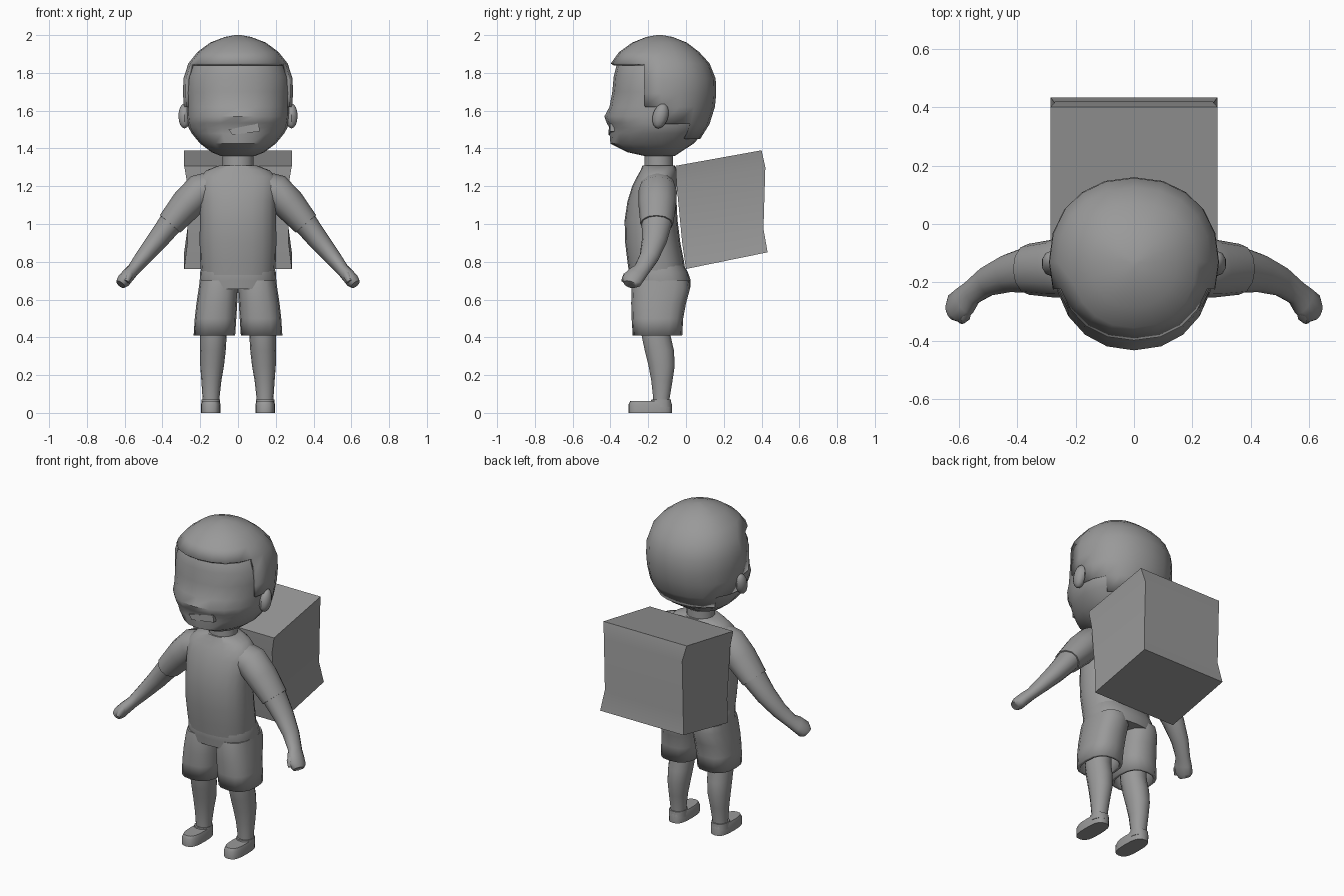
import bpy, bmesh, math
from mathutils import Vector

if "Cube" in bpy.data.objects:
    bpy.data.objects.remove(bpy.data.objects["Cube"])

grey = bpy.data.materials.new("plain grey")
grey.diffuse_color = (0.32, 0.32, 0.32, 1)
grey.use_nodes = True
grey.node_tree.nodes["Principled BSDF"].inputs["Base Color"].default_value = grey.diffuse_color


def finish(name, bm, angle=40, thick=0, mirror=False):
    """Turn a bmesh into a named, shaded object."""
    bmesh.ops.recalc_face_normals(bm, faces=bm.faces[:])
    me = bpy.data.meshes.new(name)
    bm.to_mesh(me)
    bm.free()
    me.materials.append(grey)
    ob = bpy.data.objects.new(name, me)
    bpy.context.collection.objects.link(ob)
    bpy.ops.object.select_all(action='DESELECT')
    ob.select_set(True)
    bpy.context.view_layer.objects.active = ob
    if angle:
        bpy.ops.object.shade_smooth_by_angle(angle=math.radians(angle))
    if thick:
        m = ob.modifiers.new("thickness", 'SOLIDIFY')
        m.thickness, m.offset = thick, -1
    if mirror:
        ob.modifiers.new("mirror", 'MIRROR')
    return ob


def skin_rings(rings, cap0=True, cap1=True):
    """Bridge a list of equal-length point rings."""
    bm = bmesh.new()
    vs = [[bm.verts.new(p) for p in r] for r in rings]
    n = len(vs[0])
    for a, b in zip(vs, vs[1:]):
        for i in range(n):
            j = (i + 1) % n
            bm.faces.new((a[i], a[j], b[j], b[i]))
    if cap0:
        bm.faces.new(vs[0][::-1])
    if cap1:
        bm.faces.new(vs[-1])
    return bm


def soft(v, e):
    return math.copysign(abs(v) ** e, v)


def loft(rows, n=16, e=0.85, yc=None, cap0=True, cap1=True):
    """Stack horizontal rings: rows of z, centre x, half width, front y, back y."""
    rings = []
    for z, cx, hx, yf, yb in rows:
        c = (yf + yb) / 2 if yc is None else yc
        ring = []
        for i in range(n):
            t = 2 * math.pi * i / n
            s = soft(math.sin(t), e)
            ring.append((cx + hx * soft(math.cos(t), e), c + s * ((yb - c) if s > 0 else (c - yf)), z))
        rings.append(ring)
    return skin_rings(rings, cap0, cap1)


def tube(rows, n=12, grow=0.0, cap1=True):
    """Sweep along a path: rows of x, y, z, radius along y, radius across."""
    pts = [Vector(r[:3]) for r in rows]
    rings = []
    for k, r in enumerate(rows):
        d = (pts[min(k + 1, len(pts) - 1)] - pts[max(k - 1, 0)]).normalized()
        u = Vector((0, 1, 0))
        u = (u - d * u.dot(d)).normalized()
        v = d.cross(u)
        rings.append([pts[k] + u * (r[3] + grow) * math.cos(2 * math.pi * i / n)
                      + v * (r[4] + grow) * math.sin(2 * math.pi * i / n) for i in range(n)])
    return skin_rings(rings, True, cap1)


# Head with a soft chin, lips and nose bulge
head = [(1.36, 0, .09, -.22, -.06), (1.38, 0, .14, -.31, -.03), (1.425, 0, .2, -.4, .04),
        (1.48, 0, .245, -.405, .09), (1.51, 0, .262, -.405, .11), (1.535, 0, .268, -.42, .12),
        (1.57, 0, .273, -.432, .13), (1.62, 0, .274, -.405, .14), (1.7, 0, .276, -.39, .148),
        (1.78, 0, .272, -.383, .143), (1.85, 0, .24, -.365, .11), (1.92, 0, .18, -.31, .04),
        (1.97, 0, .09, -.22, -.05)]
finish("head", loft(head, 20, .92, -.13))

# Hair cap, opened over the face and trimmed at the nape
hair = [(1.45, 0, .235, -.39, .075), (1.53, 0, .275, -.39, .125), (1.62, 0, .287, -.39, .153),
        (1.69, 0, .291, -.395, .16), (1.77, 0, .289, -.405, .157), (1.85, 0, .263, -.398, .125),
        (1.91, 0, .215, -.355, .07), (1.96, 0, .148, -.285, .005), (1.99, 0, .07, -.21, -.07),
        (2.0, 0, .015, -.155, -.125)]
bm = loft(hair, 20, .92, -.13, cap0=False)
gone = []
for f in bm.faces:
    c = f.calc_center_median()
    front_limit = -9 if c.z > 1.84 else -.25 if c.z > 1.62 else -.09
    if c.y < front_limit or (c.z < 1.53 and c.y < -.02):
        gone.append(f)
bmesh.ops.delete(bm, geom=gone, context='FACES')
finish("hair", bm, 40, .018)

# Ears
bm = bmesh.new()
bmesh.ops.create_uvsphere(bm, u_segments=10, v_segments=8, radius=1)
for v in bm.verts:
    z = v.co.z
    v.co = Vector((.283 + v.co.x * .034, -.135 + v.co.y * .042 + z * .012, 1.572 + z * .066))
finish("ears", bm, 40, mirror=True)

# Crooked mouth plate
outline = [(-.05, 1.5), (.11, 1.533), (.115, 1.49), (-.03, 1.472)]
finish("mouth", skin_rings([[(x, -.415 + abs(x) * .12, z) for x, z in outline],
                            [(x, -.36, z) for x, z in outline]]), 30)

# Neck and shirt
finish("neck", loft([(1.22, 0, .09, -.23, -.06), (1.3, 0, .083, -.222, -.068),
                     (1.42, 0, .083, -.222, -.068)], 14, 1))
finish("shirt", loft([(.73, 0, .195, -.3, -.005), (.8, 0, .2, -.31, -.01), (.9, 0, .203, -.322, -.03),
                      (1.02, 0, .202, -.325, -.045), (1.12, 0, .203, -.31, -.05),
                      (1.2, 0, .212, -.285, -.05), (1.25, 0, .205, -.26, -.05),
                      (1.285, 0, .165, -.24, -.05), (1.31, 0, .1, -.23, -.06)], 20, .85), 50)

# Arms, sleeves and closed hands
arm = [(.12, -.15, 1.2, .085, .075), (.2, -.15, 1.175, .095, .085), (.27, -.152, 1.105, .093, .08),
       (.36, -.155, 1.0, .08, .064), (.43, -.168, .91, .066, .055), (.5, -.195, .825, .052, .044),
       (.555, -.235, .757, .044, .034), (.58, -.263, .73, .054, .036), (.607, -.288, .698, .056, .037),
       (.622, -.296, .68, .036, .028)]
finish("arms", tube(arm), 45, mirror=True)
finish("sleeves", tube(arm[:4], grow=.007), 50, mirror=True)
finish("thumbs", tube([(.565, -.275, .755, .015, .015), (.578, -.315, .725, .02, .02),
                       (.59, -.33, .695, .014, .014)], 8), 45, mirror=True)

# Shorts: hips plus two open legs
finish("shorts_hips", loft([(.655, 0, .2, -.288, .022), (.7, 0, .203, -.293, .025),
                            (.745, 0, .2, -.298, .01), (.78, 0, .19, -.29, -.01)], 20, .8), 50)
finish("shorts_legs", loft([(.41, .125, .11, -.282, -.02), (.5, .119, .11, -.288, -.015),
                            (.58, .112, .108, -.29, .0), (.66, .104, .104, -.288, .022),
                            (.7, .102, .1, -.28, .015)], 16, .8, cap0=False),
       50, .018, True)

# Lower legs
finish("legs", loft([(.04, .143, .045, -.175, -.085), (.08, .143, .045, -.175, -.085),
                     (.17, .141, .053, -.185, -.07), (.25, .137, .063, -.2, -.058),
                     (.33, .133, .068, -.22, -.062), (.41, .13, .07, -.237, -.08),
                     (.52, .125, .07, -.24, -.08)], 14, .95), 45, mirror=True)

# Shoes
finish("shoes", loft([(0, .144, .052, -.305, -.075), (.045, .144, .052, -.305, -.075),
                      (.062, .144, .046, -.295, -.08)], 20, .7), 40, mirror=True)
finish("shoe_collars", loft([(.03, .144, .051, -.19, -.075), (.07, .144, .048, -.185, -.078)],
                            14, .85), 40, mirror=True)

# Backpack box, pinched slightly through the middle
pack = []
for hx, yf, zf, yb, zb in [(.285, 0, .762, .432, .85), (.268, -.02, .9, .41, .975),
                           (.268, -.05, 1.21, .42, 1.3), (.285, -.055, 1.308, .4, 1.39)]:
    pack.append([(-hx, yf, zf), (hx, yf, zf), (hx, yb, zb), (-hx, yb, zb)])
finish("backpack", skin_rings(pack), 30)
